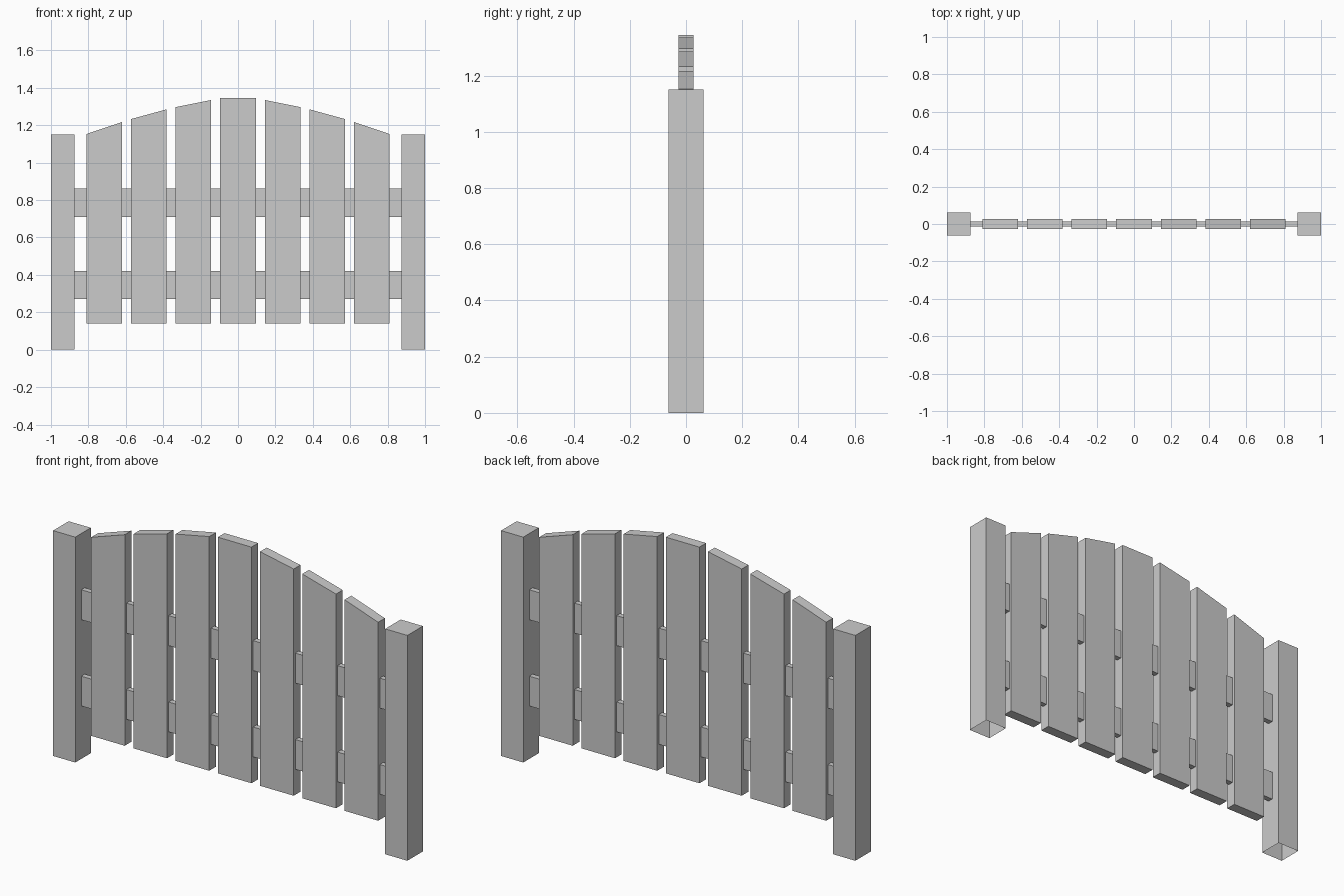
import bpy, bmesh

if "Cube" in bpy.data.objects:
    bpy.data.objects.remove(bpy.data.objects["Cube"])


def prism(name, profile, depth, open_bottom=False):
    """Extrude an XZ outline symmetrically along y."""
    bm = bmesh.new()
    face = bm.faces.new([bm.verts.new((x, -depth, z)) for x, z in profile])
    ext = bmesh.ops.extrude_face_region(bm, geom=[face], use_keep_orig=True)
    moved = [g for g in ext["geom"] if isinstance(g, bmesh.types.BMVert)]
    bmesh.ops.translate(bm, verts=moved, vec=(0, 2 * depth, 0))
    bmesh.ops.recalc_face_normals(bm, faces=bm.faces[:])
    if open_bottom:
        down = [f for f in bm.faces if f.normal.z < -0.9]
        bmesh.ops.delete(bm, geom=down, context="FACES_ONLY")
    mesh = bpy.data.meshes.new(name)
    bm.to_mesh(mesh)
    bm.free()
    obj = bpy.data.objects.new(name, mesh)
    bpy.context.collection.objects.link(obj)
    return obj


def board(name, x0, x1, z0, z_left, z_right, depth, **kw):
    return prism(name, [(x0, z0), (x1, z0), (x1, z_right), (x0, z_left)], depth, **kw)


# Square end posts, open underneath
for side, x in (("left", -1.0), ("right", 0.875)):
    board(side + "_post", x, x + 0.125, 0, 1.15, 1.15, 0.0625, open_bottom=True)

# Horizontal rails between the posts
for level, z0, z1 in (("lower", 0.27, 0.422), ("upper", 0.71, 0.863)):
    board(level + "_rail", -0.875, 0.875, z0, z1, z1, 0.014)

# Vertical slats with tops cut to an arch: (inner height, outer height)
PITCH, HALF, BOTTOM, DEPTH = 0.2385, 0.095, 0.14, 0.027
tops = [(1.345, 1.345), (1.335, 1.297), (1.285, 1.233), (1.217, 1.153)]
for i in range(-3, 4):
    inner, outer = tops[abs(i)]
    left, right = (outer, inner) if i < 0 else (inner, outer)
    x = i * PITCH
    board(f"slat_{i + 4}", x - HALF, x + HALF, BOTTOM, left, right, DEPTH)
